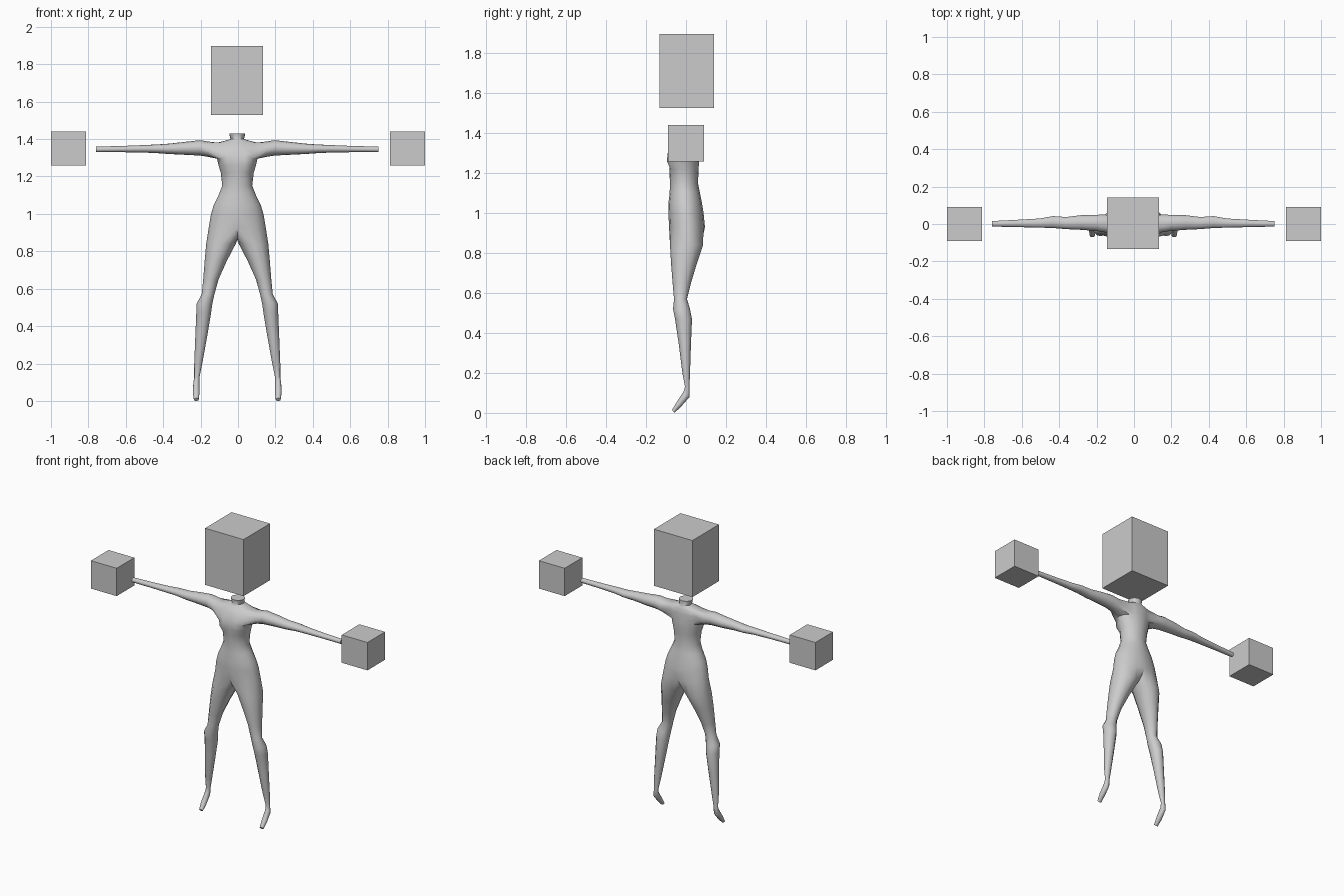
import bpy, bmesh, math

if "Cube" in bpy.data.objects:
    bpy.data.objects.remove(bpy.data.objects["Cube"])

CX = -0.004  # centre line of the figure

grey = bpy.data.materials.new("plain_grey")
grey.diffuse_color = (0.6, 0.6, 0.6, 1)
grey.use_nodes = True
grey.node_tree.nodes["Principled BSDF"].inputs["Base Color"].default_value = grey.diffuse_color


def box(name, centre, size):
    bpy.ops.mesh.primitive_cube_add(size=1, location=centre)
    ob = bpy.context.object
    ob.name = name
    ob.scale = size
    ob.data.materials.append(grey)


# Floating head and hand blocks
box("head_block", (-0.006, 0.004, 1.713), (0.278, 0.274, 0.37))
for side, name in ((-1, "left_hand_block"), (1, "right_hand_block")):
    box(name, (side * 0.907, 0, 1.35), (0.186, 0.182, 0.182))

# Torso half rings: height, half width, front y, back y
TORSO = [
    (1.43, .043, -.035, .045), (1.40, .036, -.030, .045),
    (1.39, .070, -.035, .050), (1.38, .110, -.050, .055),
    (1.35, .125, -.070, .060), (1.32, .120, -.085, .062),
    (1.295, .108, -.092, .065), (1.26, .100, -.094, .065),
    (1.22, .088, -.084, .063), (1.15, .080, -.080, .060),
    (1.10, .100, -.082, .070), (1.05, .125, -.088, .080),
    (1.00, .140, -.088, .088), (0.93, .152, -.085, .095),
]
# Leg rings: front z, back z, inner x, outer x, front y, back y
LEG = [
    (.84, .84, .008, .166, -.080, .085), (.75, .75, .055, .174, -.075, .055),
    (.65, .65, .100, .182, -.067, .025), (.57, .57, .122, .190, -.060, .005),
    (.52, .52, .133, .217, -.065, .020), (.47, .47, .140, .219, -.055, .030),
    (.35, .35, .160, .224, -.037, .025), (.20, .20, .187, .230, -.018, .020),
    (.13, .12, .202, .230, -.005, .017), (.105, .08, .202, .235, -.013, .018),
    (.055, .03, .202, .237, -.046, -.026), (.015, .0, .206, .232, -.070, -.058),
]
# Arm rings: x, bottom z, top z, front y, back y
ARM = [
    (.155, 1.305, 1.387, -.045, .052), (.20, 1.312, 1.394, -.038, .050),
    (.28, 1.316, 1.385, -.032, .048), (.36, 1.320, 1.376, -.028, .038),
    (.43, 1.325, 1.371, -.022, .043), (.50, 1.328, 1.368, -.020, .030),
    (.62, 1.330, 1.363, -.017, .023), (.755, 1.330, 1.360, -.014, .016),
]

bm = bmesh.new()


def bridge(a, b):
    """Skin two closed rings of equal length."""
    n = len(a)
    for i in range(n):
        bm.faces.new((a[i], a[(i + 1) % n], b[(i + 1) % n], b[i]))


# Torso: half shell with a hole left for the shoulder
rings = []
for z, rx, yf, yb in TORSO:
    ring = []
    for k in range(9):
        a = math.pi * k / 8
        y = (yf + yb) / 2 - (yb - yf) / 2 * math.cos(a)
        if 1.25 < z < 1.33:  # bust
            y += {0: .012, 1: -.007, 2: -.012}.get(k, 0)
        x = 0 if k in (0, 8) else rx * math.sin(a)
        ring.append(bm.verts.new((x, y, z)))
    rings.append(ring)
TOP, BOTTOM = 3, 6
for r in range(len(rings) - 1):
    for k in range(8):
        if TOP <= r < BOTTOM and 2 <= k < 6:
            continue
        bm.faces.new((rings[r][k], rings[r][k + 1], rings[r + 1][k + 1], rings[r + 1][k]))
bm.faces.new(rings[0])  # neck cap

# Leg: starts from the hip half ring closed by the crotch
crotch = [bm.verts.new((0, y, z)) for y, z in ((.05, .875), (0, .86), (-.045, .868))]
last = rings[-1] + crotch
for zf, zb, xi, xo, yf, yb in LEG:
    ring = []
    for j in range(12):
        a = math.radians(-30 + 30 * j)
        c = math.cos(a)
        ring.append(bm.verts.new(((xi + xo) / 2 + (xo - xi) / 2 * math.sin(a),
                                  (yf + yb) / 2 - (yb - yf) / 2 * c,
                                  (zf + zb) / 2 + (zf - zb) / 2 * c)))
    bridge(last, ring)
    last = ring
bm.faces.new(last)  # toe cap

# Arm: starts from the shoulder hole
last = (rings[TOP][2:7] + [rings[r][6] for r in (4, 5)]
        + rings[BOTTOM][2:7][::-1] + [rings[r][2] for r in (5, 4)])
for x, zb, zt, yf, yb in ARM:
    ring = []
    for j in range(14):
        a = 2 * math.pi * (j - 2) / 14
        ring.append(bm.verts.new((x, (yf + yb) / 2 + (yb - yf) / 2 * math.sin(a),
                                  (zb + zt) / 2 + (zt - zb) / 2 * math.cos(a))))
    bridge(last, ring)
    last = ring
bm.faces.new(last)  # wrist cap

# Mirror the half figure
mesh = bpy.data.meshes.new("body")
bm.to_mesh(mesh)
bm.free()
body = bpy.data.objects.new("body", mesh)
bpy.context.collection.objects.link(body)
body.location.x = CX
mesh.materials.append(grey)
bpy.ops.object.select_all(action='DESELECT')
body.select_set(True)
bpy.context.view_layer.objects.active = body
body.modifiers.new("mirror", 'MIRROR')
bpy.ops.object.modifier_apply(modifier="mirror")

# Consistent outward normals on the closed figure
bm = bmesh.new()
bm.from_mesh(mesh)
bmesh.ops.recalc_face_normals(bm, faces=bm.faces)
bm.to_mesh(mesh)
bm.free()
bpy.ops.object.shade_smooth_by_angle(angle=math.radians(50))
